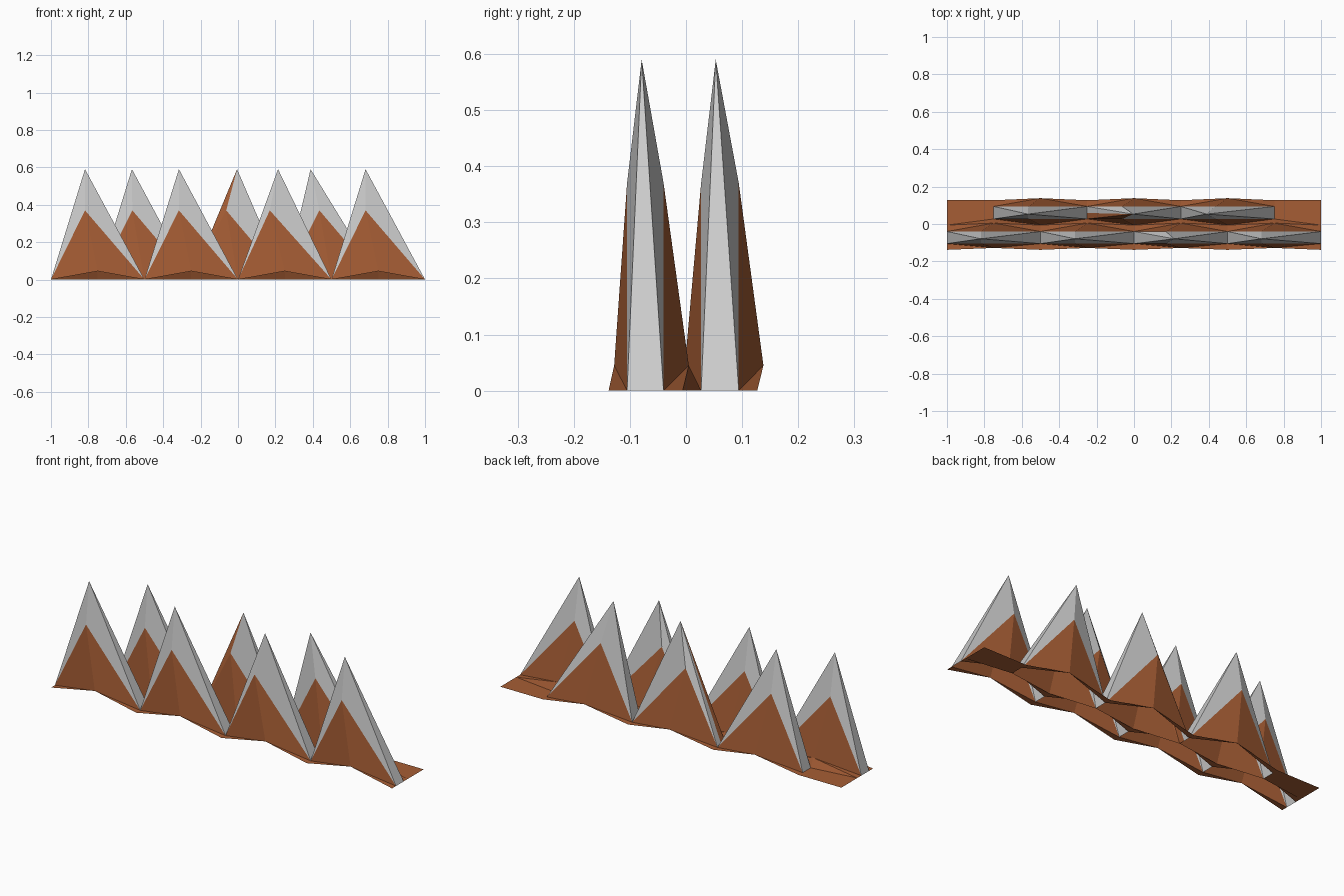
import bpy

if "Cube" in bpy.data.objects:
    bpy.data.objects.remove(bpy.data.objects["Cube"])

brown = bpy.data.materials.new("earth_brown")
brown.diffuse_color = (0.38, 0.11, 0.035, 1)
brown.use_nodes = True
brown.node_tree.nodes["Principled BSDF"].inputs["Base Color"].default_value = brown.diffuse_color


def make(name, faces, mat=None):
    """Build a flat-shaded folded sheet from a list of polygons, sharing corners."""
    verts, index, polys = [], {}, []
    for f in faces:
        poly = []
        for p in f:
            key = tuple(round(c, 4) for c in p)
            if key not in index:
                index[key] = len(verts)
                verts.append(key)
            poly.append(index[key])
        polys.append(poly)
    me = bpy.data.meshes.new(name)
    me.from_pydata(verts, [], polys)
    if mat:
        me.materials.append(mat)
    ob = bpy.data.objects.new(name, me)
    bpy.context.collection.objects.link(ob)
    return ob


H, SHOULDER, ARCH = 0.59, 0.37, 0.045


def row(name, x0, peaks, y, near_mid, near_end, far_mid, far_end, brown_caps=()):
    """Row of peaks 0.5 wide; each has a grey cap and brown slopes down to zigzag hems.
    peaks: (peak x, shoulder x); y: front, ridge, peak, back; hems are (y, z)."""
    yf, yr, yp, yb = y
    caps, slopes = [], []
    for i, (px, sx) in enumerate(peaks):
        a = x0 + 0.5 * i
        m = a + 0.25
        top = (px, yp, H)
        for side, v in enumerate((a, a + 0.5)):
            ridge = (v, yr, 0)
            for ys, mid, end in ((yf, near_mid, near_end), (yb, far_mid, far_end)):
                sh, low = (sx, ys, SHOULDER), (v, ys, 0)
                dest = slopes if (i, side, ys) in brown_caps else caps
                dest += [(top, sh, low), (top, low, ridge)]
                foot, hem = (m, *mid), (v, *end)
                slopes += [(sh, foot, low), (low, foot, hem)]
    make(name + "_caps", caps)
    make(name + "_slopes", slopes, brown)


# middle crease shared by both rows
HIGH, LOW = (0.005, ARCH), (-0.006, 0)

# front row: four peaks
row("front_row", -1, [(-0.818, -0.818), (-0.316, -0.316), (0.214, 0.17), (0.682, 0.682)],
    (-0.105, -0.073, -0.079, -0.04), (-0.128, ARCH), (-0.138, 0), HIGH, LOW)

# back row: three peaks, offset by half a step
row("back_row", -0.75, [(-0.567, -0.565), (-0.005, -0.063), (0.388, 0.435)],
    (0.027, 0.059, 0.053, 0.094), LOW, HIGH, (0.138, ARCH), (0.127, 0),
    brown_caps={(1, 0, 0.027)})

# flat tabs at both ends of the back row
tabs = []
for s in (-1, 1):
    crease, corner = (s * 0.75, *HIGH), (s, *LOW)
    inner, outer = (s * 0.75, 0.027, 0), (s, 0.027, 0)
    tabs += [(crease, corner, inner), (corner, outer, inner),
             (inner, outer, (s, 0.127, 0), (s * 0.75, 0.127, 0))]
make("end_tabs", tabs, brown)
